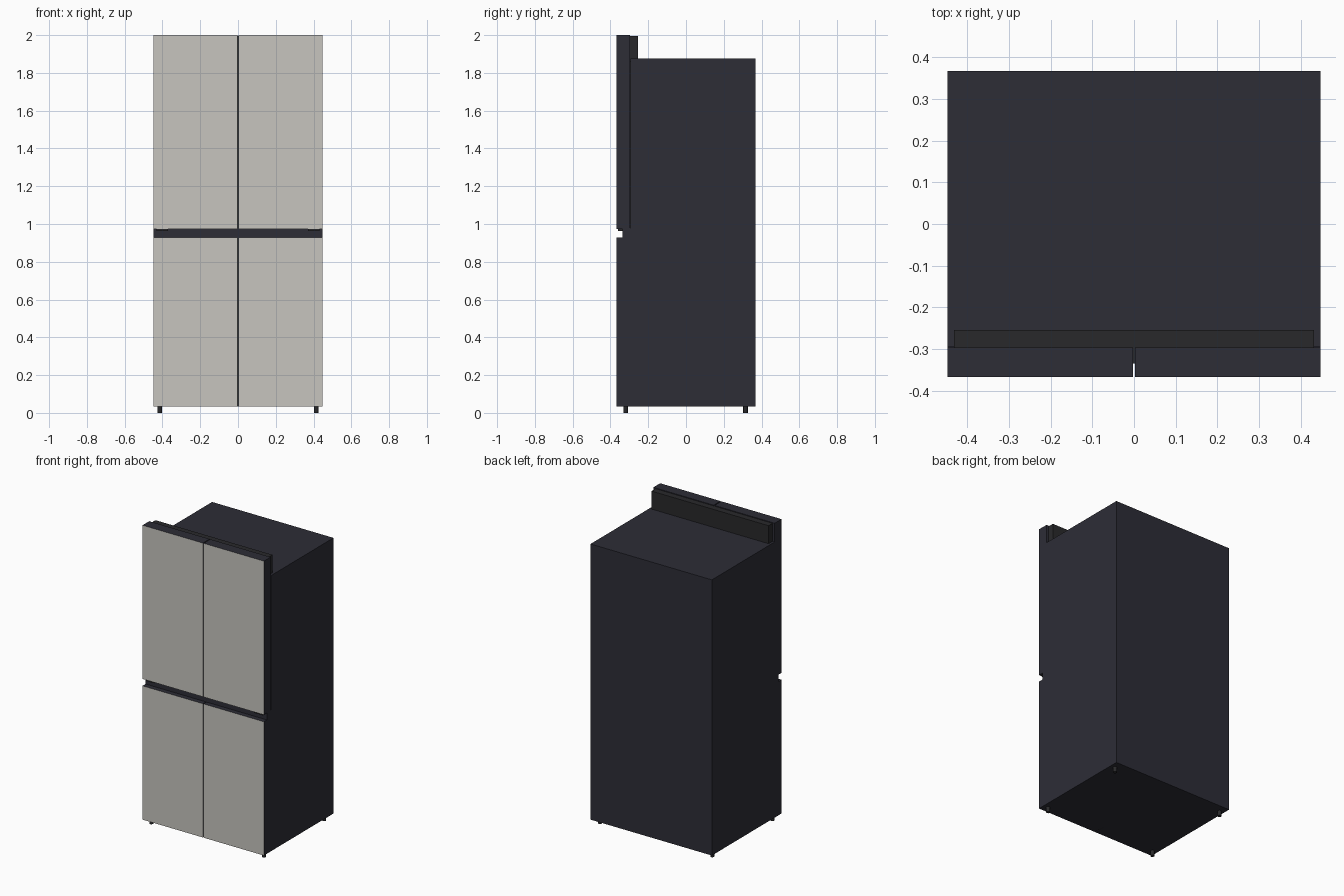
import bpy
import bmesh
from mathutils import Vector

old = bpy.data.objects.get("Cube")
if old:
    bpy.data.objects.remove(old, do_unlink=True)


def material(name, rgb):
    m = bpy.data.materials.new(name)
    m.use_nodes = True
    color = (*rgb, 1.0)
    m.diffuse_color = color
    m.node_tree.nodes["Principled BSDF"].inputs["Base Color"].default_value = color
    return m


charcoal = material("charcoal", (0.026, 0.026, 0.037))
stone = material("warm_stone", (0.57, 0.56, 0.52))
black = material("black", (0.022, 0.022, 0.024))


def finish(name, bm, mats):
    mesh = bpy.data.meshes.new(name)
    bm.to_mesh(mesh)
    bm.free()
    for m in mats:
        mesh.materials.append(m)
    obj = bpy.data.objects.new(name, mesh)
    bpy.context.collection.objects.link(obj)
    return obj


def box(name, x, y, z, mats, front=False):
    """Box from (min, max) ranges; front=True gives the -y face the second material."""
    bm = bmesh.new()
    bmesh.ops.create_cube(bm, size=1)
    for v in bm.verts:
        v.co = Vector([r[0] if c < 0 else r[1] for c, r in zip(v.co, (x, y, z))])
    bm.normal_update()
    if front:
        for f in bm.faces:
            if f.normal.y < -0.9:
                f.material_index = 1
    return finish(name, bm, mats)


W, FRONT, BACK = 0.448, -0.367, 0.367
BOTTOM, DOOR_BACK = 0.035, -0.297
GAP = 0.003

# Cabinet
box("cabinet", (-W, W), (DOOR_BACK + 0.003, BACK), (BOTTOM, 1.875), [charcoal])

# Raised hinge cover behind the upper doors
box("hinge_cover", (-0.432, 0.432), (DOOR_BACK, -0.254), (1.86, 1.995), [black])

# Recessed grip channel between the door rows
box("grip_channel", (-W, W), (-0.335, DOOR_BACK + 0.01), (0.925, 0.98), [charcoal])

# Sealing strip behind the vertical door gap
box("center_seal", (-GAP, GAP), (-0.335, DOOR_BACK + 0.005), (BOTTOM, 1.995), [black])

for side, s in (("left", 1), ("right", -1)):
    x = tuple(sorted((s * GAP, s * W)))
    # Doors with light front faces
    box(f"upper_{side}_door", x, (FRONT, DOOR_BACK + 0.001), (0.974, 2.0),
        [charcoal, stone], True)
    box(f"lower_{side}_door", x, (FRONT, DOOR_BACK + 0.003), (BOTTOM, 0.928),
        [charcoal, stone], True)
    # Small hinge plates under the upper doors
    box(f"{side}_hinge_plate", tuple(sorted((s * 0.37, s * 0.432))),
        (-0.36, -0.33), (0.964, 0.976), [black])
    # Feet
    for end, y in (("front", -0.32), ("back", 0.315)):
        bm = bmesh.new()
        bmesh.ops.create_cone(bm, cap_ends=True, segments=16, radius1=0.012,
                              radius2=0.012, depth=0.04)
        bmesh.ops.translate(bm, verts=bm.verts, vec=(s * 0.415, y, 0.02))
        foot = finish(f"{end}_{side}_foot", bm, [black])
        bpy.ops.object.select_all(action="DESELECT")
        foot.select_set(True)
        bpy.context.view_layer.objects.active = foot
        bpy.ops.object.shade_smooth_by_angle()
